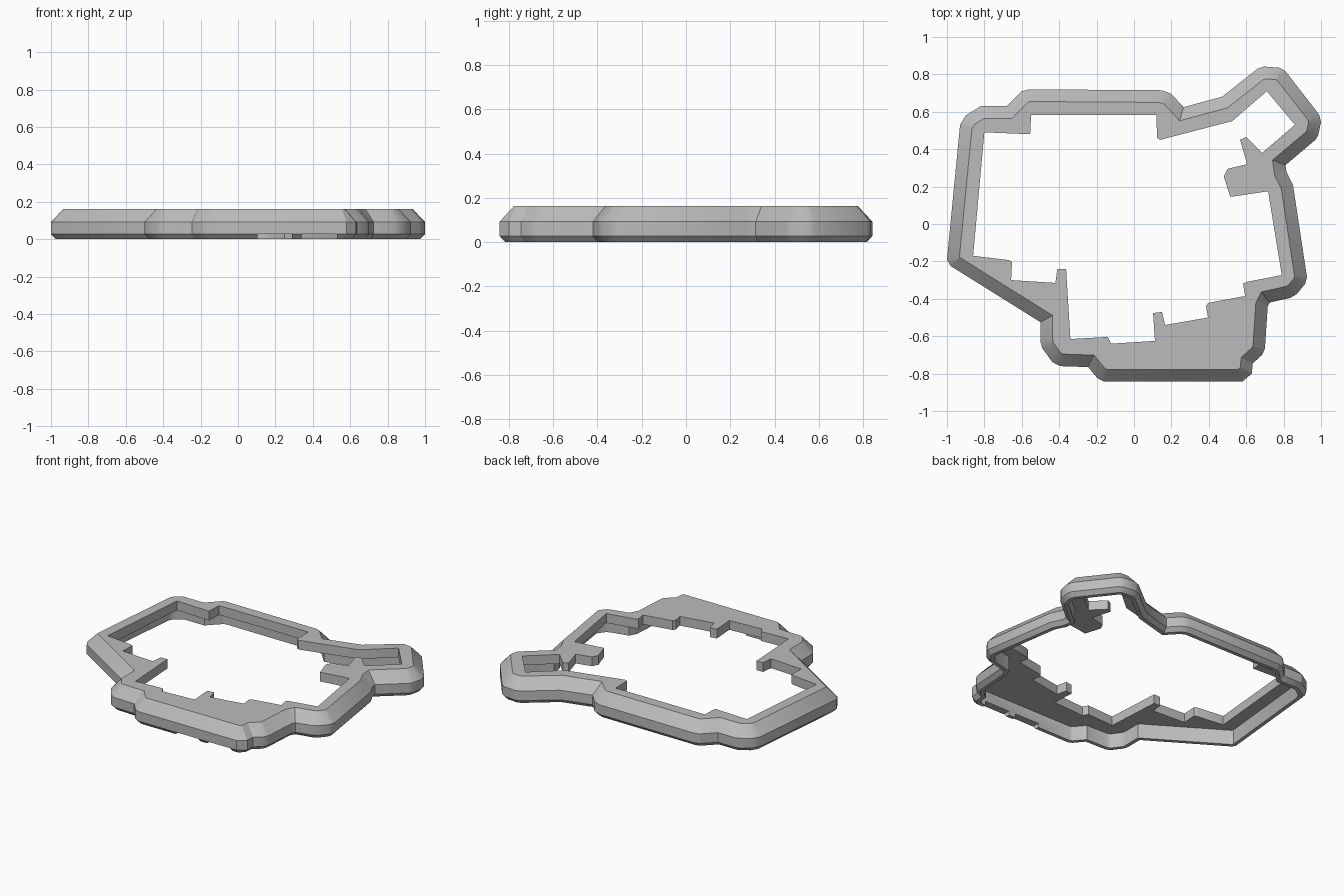
import bpy, bmesh
from mathutils import Vector

default = bpy.data.objects.get("Cube")
if default:
    bpy.data.objects.remove(default, do_unlink=True)

HEIGHT, PLATE_UNDERSIDE = 0.163, 0.1

# Outer outline, clockwise, in hundredths of a unit
outline = [
    (-100, -19), (-93, 53), (-90, 58), (-82, 63), (-68, 63), (-60, 71), (-56, 72),
    (15, 71.5), (20, 69.5), (26.5, 62.5), (47, 68), (66, 83), (69.5, 84.2),
    (78, 83.5), (81, 81.7), (99, 58.5), (100, 54.5), (98.5, 47.5), (97, 45),
    (81, 31.5), (81.5, 28), (85, 21), (92.5, -28.5), (91.5, -32), (87, -37.5),
    (83.5, -39.5), (72.5, -42), (71.5, -44), (70, -66.5), (68.5, -70),
    (63.5, -74.5), (63, -80), (58, -84.2), (-16, -84.2), (-19.5, -82.5),
    (-24.5, -76.5), (-39.5, -76), (-43.5, -74), (-49, -66.5), (-50, -63),
    (-50, -52.5), (-98, -22.5)]

# Stepped opening with its small tabs
opening = [
    (-86, -17), (-80, 49), (-55.5, 48), (-55, 58.3), (12, 58.3), (12.3, 46),
    (14, 45), (52.5, 55), (71, 71), (86, 53), (68.5, 38), (60, 46.5), (56.7, 45),
    (60.5, 32), (50, 29.5), (48, 25.5), (51.5, 14.5), (71.7, 17.5), (79, -27.3),
    (60, -31), (58.3, -32), (59.4, -38.5), (39.6, -42.2), (38.5, -44),
    (39.6, -50), (16.6, -54), (15, -47), (10.2, -47.6), (11.2, -62.5),
    (-12.3, -64), (-14, -60.4), (-34, -61.5), (-36.3, -24), (-41, -24),
    (-42, -31.5), (-65.7, -30), (-65.2, -20.3), (-67, -19.3)]


def points(pairs):
    return [Vector(p) / 100 for p in pairs]


def inset(loop, distance):
    """Move each corner of a clockwise loop inward along its mitre."""
    moved = []
    for i, p in enumerate(loop):
        a = (p - loop[i - 1]).normalized()
        b = (loop[(i + 1) % len(loop)] - p).normalized()
        na, nb = Vector((a.y, -a.x)), Vector((b.y, -b.x))
        moved.append(p + (na + nb) * distance / (1 + na.dot(nb)))
    return moved


def ring(bm, loop, z):
    verts = [bm.verts.new((p.x, p.y, z)) for p in loop]
    for i, v in enumerate(verts):
        bm.edges.new((verts[i - 1], v))
    return verts


def bridge(bm, lower, upper):
    for i in range(len(lower)):
        bm.faces.new((lower[i - 1], lower[i], upper[i], upper[i - 1]))


def fill_between(bm, first, second):
    edges = [bm.edges.get((loop[i - 1], loop[i])) for loop in (first, second)
             for i in range(len(loop))]
    bmesh.ops.triangle_fill(bm, edges=edges, use_beauty=True, use_dissolve=False)


def make_object(bm, name, material):
    bmesh.ops.recalc_face_normals(bm, faces=bm.faces)
    mesh = bpy.data.meshes.new(name)
    bm.to_mesh(mesh)
    bm.free()
    mesh.materials.append(material)
    obj = bpy.data.objects.new(name, mesh)
    bpy.context.collection.objects.link(obj)
    return obj


grey = bpy.data.materials.new("plain grey")
grey.use_nodes = True
colour = (0.5, 0.5, 0.5, 1)
grey.diffuse_color = colour
grey.node_tree.nodes["Principled BSDF"].inputs["Base Color"].default_value = colour

# Frame: chamfered outer wall, hollow underside and pierced top plate
bm = bmesh.new()
outer, hole = points(outline), points(opening)
profile = [(0.025, 0), (0, 0.027), (0, 0.092), (0.065, HEIGHT)]
walls = [ring(bm, inset(outer, d), z) for d, z in profile]
for lower, upper in zip(walls, walls[1:]):
    bridge(bm, lower, upper)
cavity = inset(outer, 0.05)
cavity_low, cavity_high = ring(bm, cavity, 0), ring(bm, cavity, PLATE_UNDERSIDE)
hole_low, hole_high = ring(bm, hole, PLATE_UNDERSIDE), ring(bm, hole, HEIGHT)
bridge(bm, walls[0], cavity_low)
bridge(bm, cavity_low, cavity_high)
bridge(bm, hole_low, hole_high)
fill_between(bm, walls[-1], hole_high)
fill_between(bm, cavity_high, hole_low)
frame = make_object(bm, "case_frame", grey)

# Two shallow slots through the bottom of the front wall
for name, left, right in (("slot_cutter_a", 0.105, 0.29), ("slot_cutter_b", 0.34, 0.53)):
    bm = bmesh.new()
    bmesh.ops.create_cube(bm, size=1)
    bmesh.ops.scale(bm, vec=(right - left, 0.2, 0.06), verts=bm.verts)
    bmesh.ops.translate(bm, vec=((left + right) / 2, -0.83, -0.003), verts=bm.verts)
    cutter = make_object(bm, name, grey)
    cutter.hide_render = True
    cutter.hide_set(True)
    cut = frame.modifiers.new(name, "BOOLEAN")
    cut.operation, cut.object = "DIFFERENCE", cutter

bpy.context.view_layer.objects.active = frame
frame.select_set(True)
bpy.ops.object.shade_smooth_by_angle(angle=0.5)
